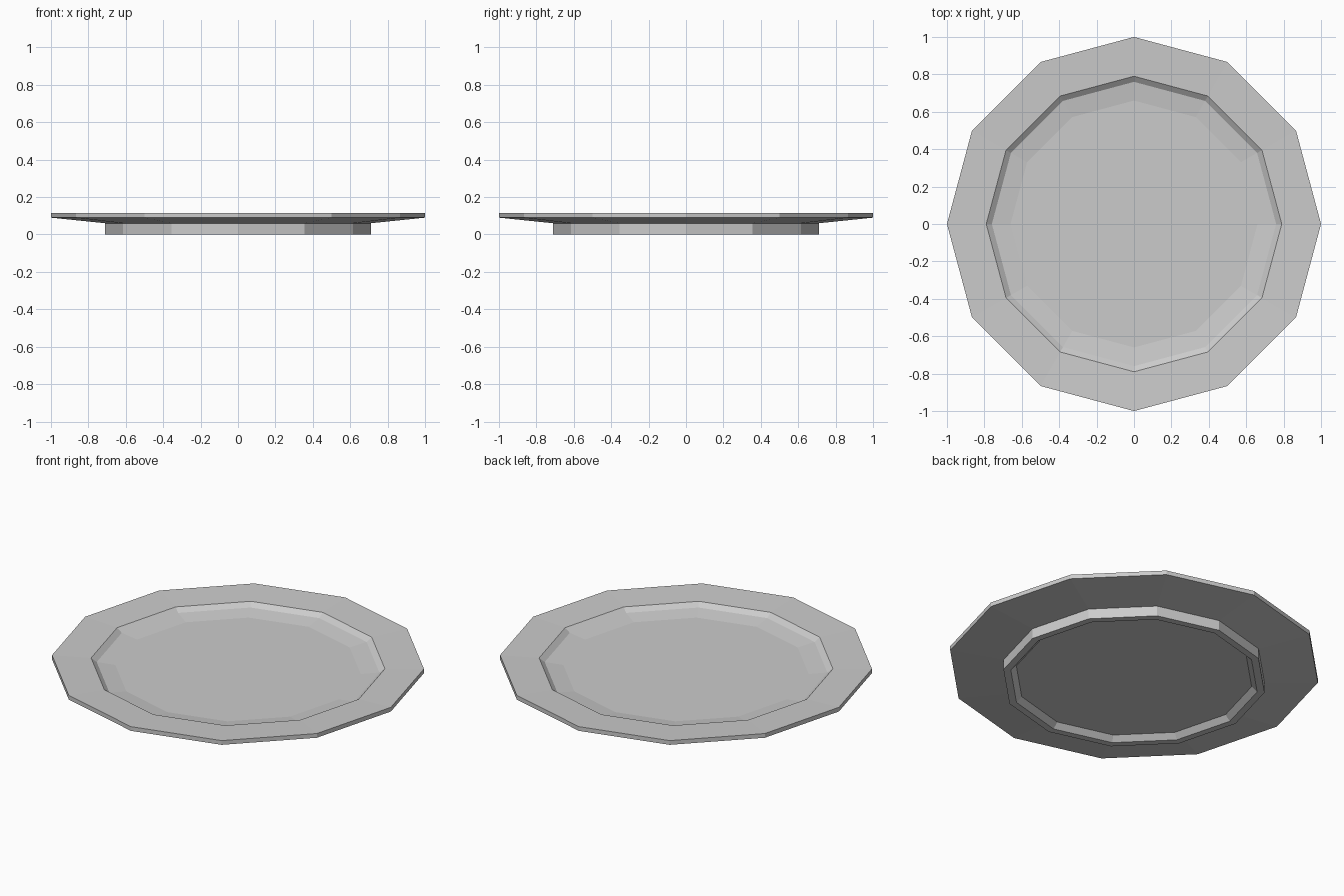
import bpy
import bmesh
from math import sin, cos, pi

if "Cube" in bpy.data.objects:
    bpy.data.objects.remove(bpy.data.objects["Cube"])

SIDES = 12

# Half cross-section (radius, height), from the well edge round to the foot recess
profile = [
    (0.66, 0.071),   # edge of the flat well
    (0.76, 0.084),   # shallow slope
    (0.79, 0.107),   # step up to the rim
    (1.00, 0.115),   # rim top
    (1.00, 0.090),   # rim edge
    (0.71, 0.060),   # underside
    (0.71, 0.000),   # foot outside
    (0.67, 0.000),   # foot bottom
    (0.64, 0.030),   # foot inside
]

# Plate: turn the profile into twelve-sided rings, with flat caps
bm = bmesh.new()
rings = [[bm.verts.new((r * cos(2 * pi * i / SIDES), r * sin(2 * pi * i / SIDES), z))
          for i in range(SIDES)] for r, z in profile]
for a, b in zip(rings, rings[1:]):
    for i in range(SIDES):
        j = (i + 1) % SIDES
        bm.faces.new((a[i], b[i], b[j], a[j]))
bm.faces.new(rings[0])
bm.faces.new(rings[-1][::-1])
bmesh.ops.recalc_face_normals(bm, faces=bm.faces)

mesh = bpy.data.meshes.new("plate")
bm.to_mesh(mesh)
bm.free()
plate = bpy.data.objects.new("plate", mesh)
bpy.context.collection.objects.link(plate)
